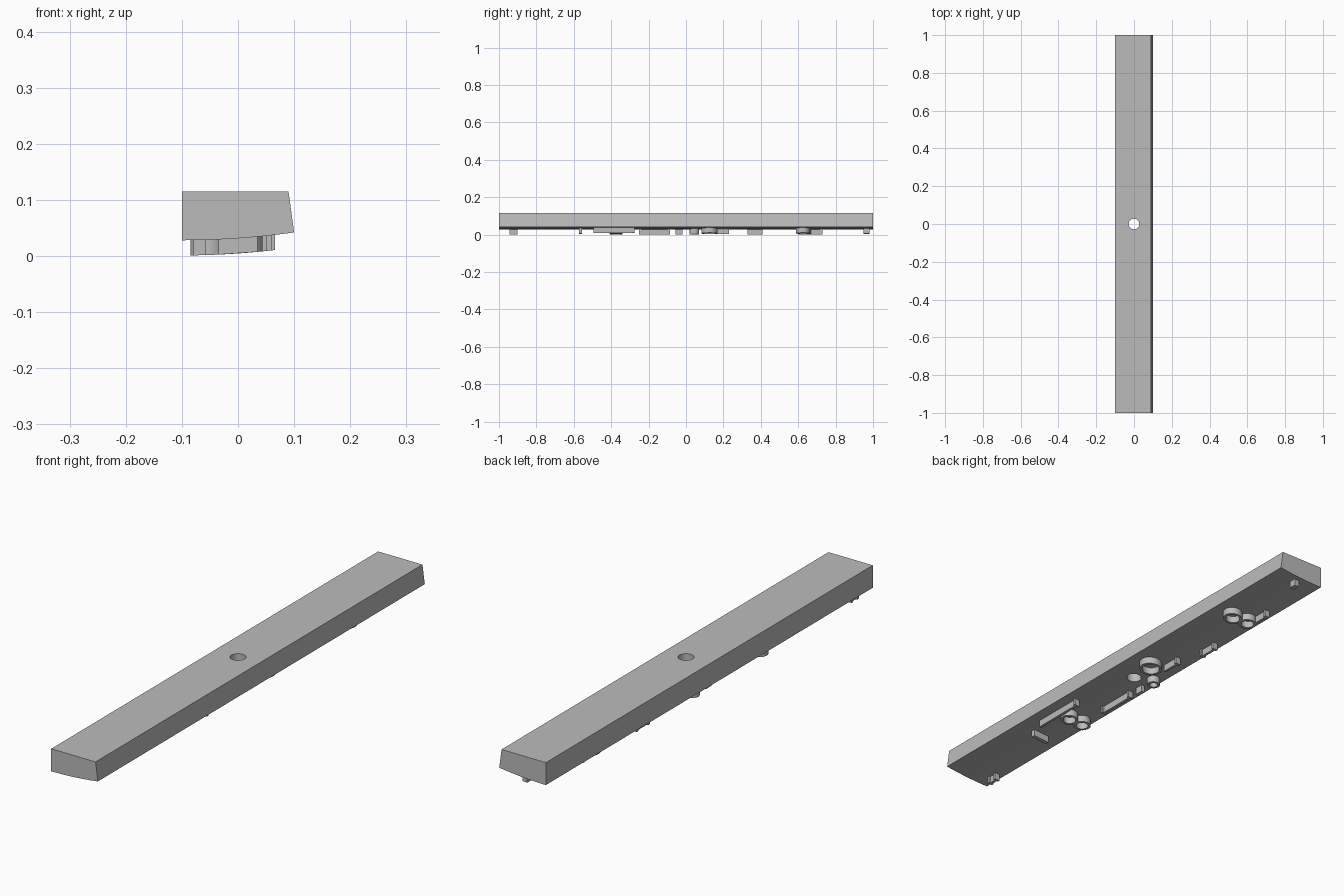
import bpy, bmesh, math

cube = bpy.data.objects.get("Cube")
if cube:
    bpy.data.objects.remove(cube)

grey = bpy.data.materials.new("plain grey")
grey.use_nodes = True
COLOUR = (0.5, 0.5, 0.5, 1)
grey.diffuse_color = COLOUR
grey.node_tree.nodes["Principled BSDF"].inputs["Base Color"].default_value = COLOUR


def underside(x):
    """Height of the gently curved underside."""
    return 0.028 + 0.014 * ((x + 0.1) / 0.2) ** 2


def finish(name, bm):
    bmesh.ops.recalc_face_normals(bm, faces=bm.faces)
    mesh = bpy.data.meshes.new(name)
    bm.to_mesh(mesh)
    bm.free()
    mesh.materials.append(grey)
    ob = bpy.data.objects.new(name, mesh)
    bpy.context.collection.objects.link(ob)
    bpy.ops.object.select_all(action='DESELECT')
    ob.select_set(True)
    bpy.context.view_layer.objects.active = ob
    bpy.ops.object.shade_smooth_by_angle(angle=math.radians(30))
    return ob


def rib(bm, x0, x1, y0, y1):
    """Box under the body whose lower face follows the underside."""
    corners = [(x0, y0), (x1, y0), (x1, y1), (x0, y1)]
    low = [bm.verts.new((x, y, underside(x) - 0.027)) for x, y in corners]
    high = [bm.verts.new((x, y, underside(x) + 0.006)) for x, y in corners]
    bm.faces.new(low)
    bm.faces.new(high)
    for i in range(4):
        j = (i + 1) % 4
        bm.faces.new((low[i], low[j], high[j], high[i]))


def ring(name, x, y, r, wall=0.01, n=32):
    """Hollow round rib."""
    bm = bmesh.new()
    loops = []
    for rad, dz in ((r, -0.027), (r, 0.006), (r - wall, 0.006), (r - wall, -0.027)):
        pts = []
        for i in range(n):
            a = math.tau * i / n
            px = x + rad * math.cos(a)
            pts.append(bm.verts.new((px, y + rad * math.sin(a), underside(px) + dz)))
        loops.append(pts)
    for k in range(4):
        p, q = loops[k], loops[(k + 1) % 4]
        for i in range(n):
            j = (i + 1) % n
            bm.faces.new((p[i], p[j], q[j], q[i]))
    finish(name, bm)


def long_rib(name, x, y0, y1, ends=(), half=0.005, cap=0.011):
    """Rib along the body with optional short cross caps at its ends."""
    bm = bmesh.new()
    rib(bm, x - half, x + half, y0, y1)
    for e in ends:
        rib(bm, x - cap, x + cap, e - half, e + half)
    finish(name, bm)


# Body: cross-section extruded along its length
bm = bmesh.new()
section = [(-0.1, 0.115), (0.09, 0.115)]
section += [(0.1 - 0.2 * i / 12, underside(0.1 - 0.2 * i / 12)) for i in range(13)]
face = bm.faces.new([bm.verts.new((x, -1, z)) for x, z in section])
ext = bmesh.ops.extrude_face_region(bm, geom=[face])
moved = [v for v in ext["geom"] if isinstance(v, bmesh.types.BMVert)]
bmesh.ops.translate(bm, verts=moved, vec=(0, 2, 0))
body = finish("body", bm)

# Round hole through the middle
bpy.ops.mesh.primitive_cylinder_add(vertices=40, radius=0.028, depth=0.4)
cutter = bpy.context.object
cutter.name = "hole_cutter"
cut = body.modifiers.new("hole", 'BOOLEAN')
cut.operation = 'DIFFERENCE'
cut.solver = 'EXACT'
cut.object = cutter
bpy.context.view_layer.objects.active = body
bpy.ops.object.modifier_apply(modifier=cut.name)
bpy.data.objects.remove(cutter)

# Round ribs
for i, (x, y, r) in enumerate([(0.01, -0.375, 0.034), (-0.052, -0.373, 0.033),
                               (0.021, 0.125, 0.043), (-0.06, 0.045, 0.025),
                               (0.028, 0.625, 0.037), (-0.037, 0.635, 0.034)]):
    ring(f"round_rib_{i + 1}", x, y, r)

# Straight ribs along the body, some with end caps
for i, (x, y0, y1, ends) in enumerate([
        (0.055, -0.495, -0.275, [-0.28]), (-0.055, -0.25, -0.085, [-0.245, -0.09]),
        (-0.03, 0.15, 0.23, [0.225]), (-0.065, 0.33, 0.41, [0.335, 0.405]),
        (-0.058, 0.655, 0.73, [0.725]), (-0.068, -0.945, -0.9, [-0.94, -0.905])]):
    long_rib(f"long_rib_{i + 1}", x, y0, y1, ends)

# Short cross ribs
for i, (x0, x1, y0, y1) in enumerate([(-0.035, 0.035, -0.572, -0.555),
                                      (-0.07, -0.055, -0.055, -0.02),
                                      (-0.006, 0.014, 0.95, 0.98)]):
    bm = bmesh.new()
    rib(bm, x0, x1, y0, y1)
    finish(f"cross_rib_{i + 1}", bm)
